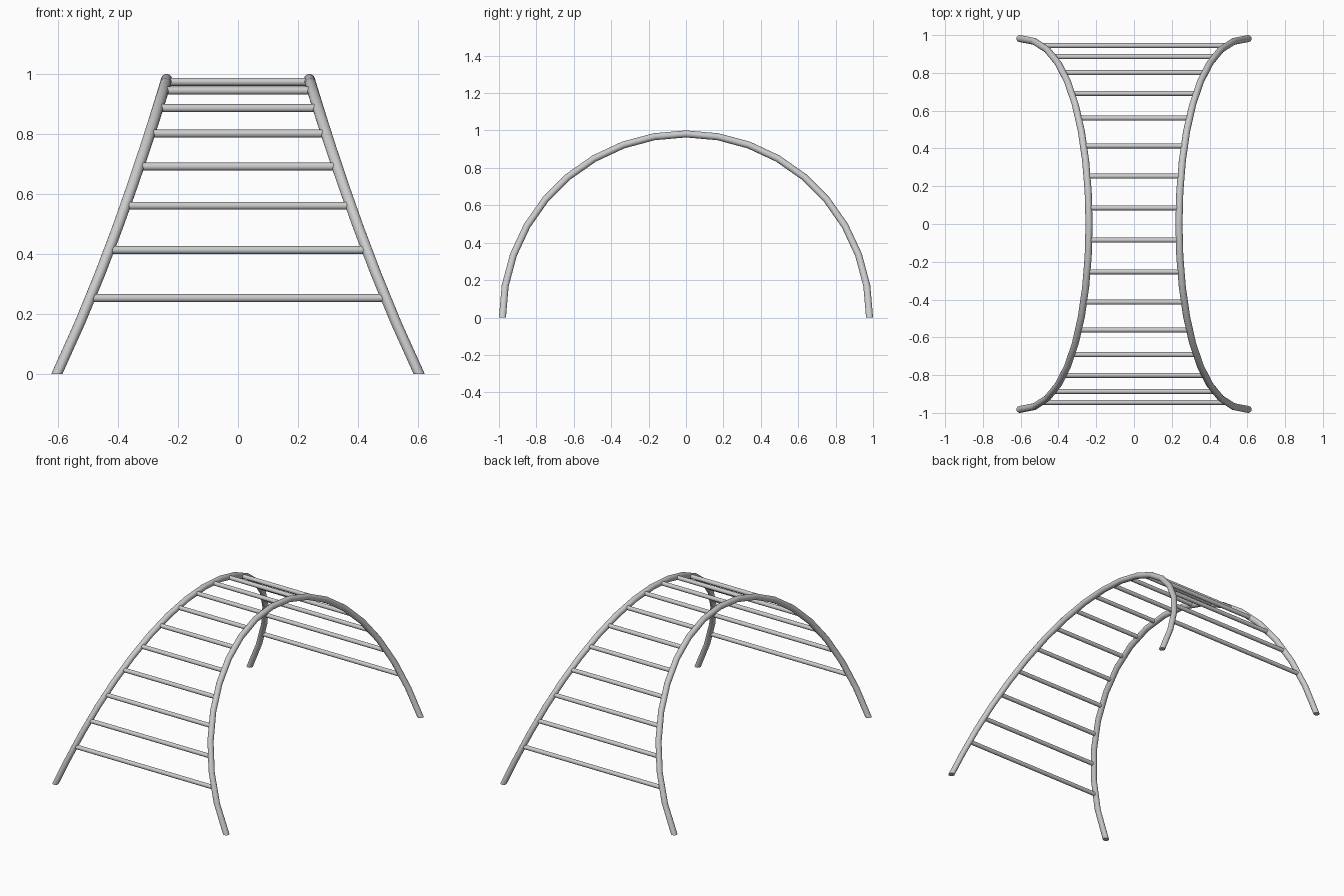
import bpy, bmesh
from math import radians, cos, sin, pi
from mathutils import Vector

if "Cube" in bpy.data.objects:
    bpy.data.objects.remove(bpy.data.objects["Cube"])

R, TUBE, RUNG = 0.9815, 0.0187, 0.0133   # arch radius, rail and rung thickness
SIDES = 16


def arch_point(deg):
    # half circle seen from the side, flaring outwards towards the feet
    a, t = radians(deg), (deg - 90) / 90
    return Vector((0.238 + 0.366 * t * t, -R * cos(a), R * sin(a)))


def finish(bm, name):
    bmesh.ops.recalc_face_normals(bm, faces=bm.faces)
    me = bpy.data.meshes.new(name)
    bm.to_mesh(me)
    bm.free()
    ob = bpy.data.objects.new(name, me)
    bpy.context.collection.objects.link(ob)
    bpy.ops.object.select_all(action='DESELECT')
    ob.select_set(True)
    bpy.context.view_layer.objects.active = ob
    bpy.ops.object.shade_smooth_by_angle(angle=radians(30))
    return ob


def tube(name, rings):
    # rings: list of (centre, u, v) with u and v spanning each cross-section
    bm = bmesh.new()
    loops = []
    for c, u, v in rings:
        loops.append([bm.verts.new(c + u * cos(2 * pi * k / SIDES) + v * sin(2 * pi * k / SIDES))
                      for k in range(SIDES)])
    for a, b in zip(loops, loops[1:]):
        for k in range(SIDES):
            j = (k + 1) % SIDES
            bm.faces.new((a[k], a[j], b[j], b[k]))
    bm.faces.new(loops[0])
    bm.faces.new(loops[-1])
    return finish(bm, name)


# Curved side rails, with feet cut level with the ground
for name, s in (("right_rail", 1), ("left_rail", -1)):
    rings = []
    for deg in range(0, 181, 10):
        p = arch_point(deg)
        p.x *= s
        a = radians(deg)
        rings.append((p, Vector((TUBE, 0, 0)), Vector((0, -cos(a), sin(a))) * TUBE))
    tube(name, rings)

# Rungs, one in the middle of each rail segment except the lowest
for i, deg in enumerate(range(15, 166, 10)):
    mid = (arch_point(deg - 5) + arch_point(deg + 5)) / 2
    tube(f"rung_{i + 1}", [(Vector((x, mid.y, mid.z)), Vector((0, RUNG, 0)), Vector((0, 0, RUNG)))
                           for x in (-mid.x, mid.x)])
